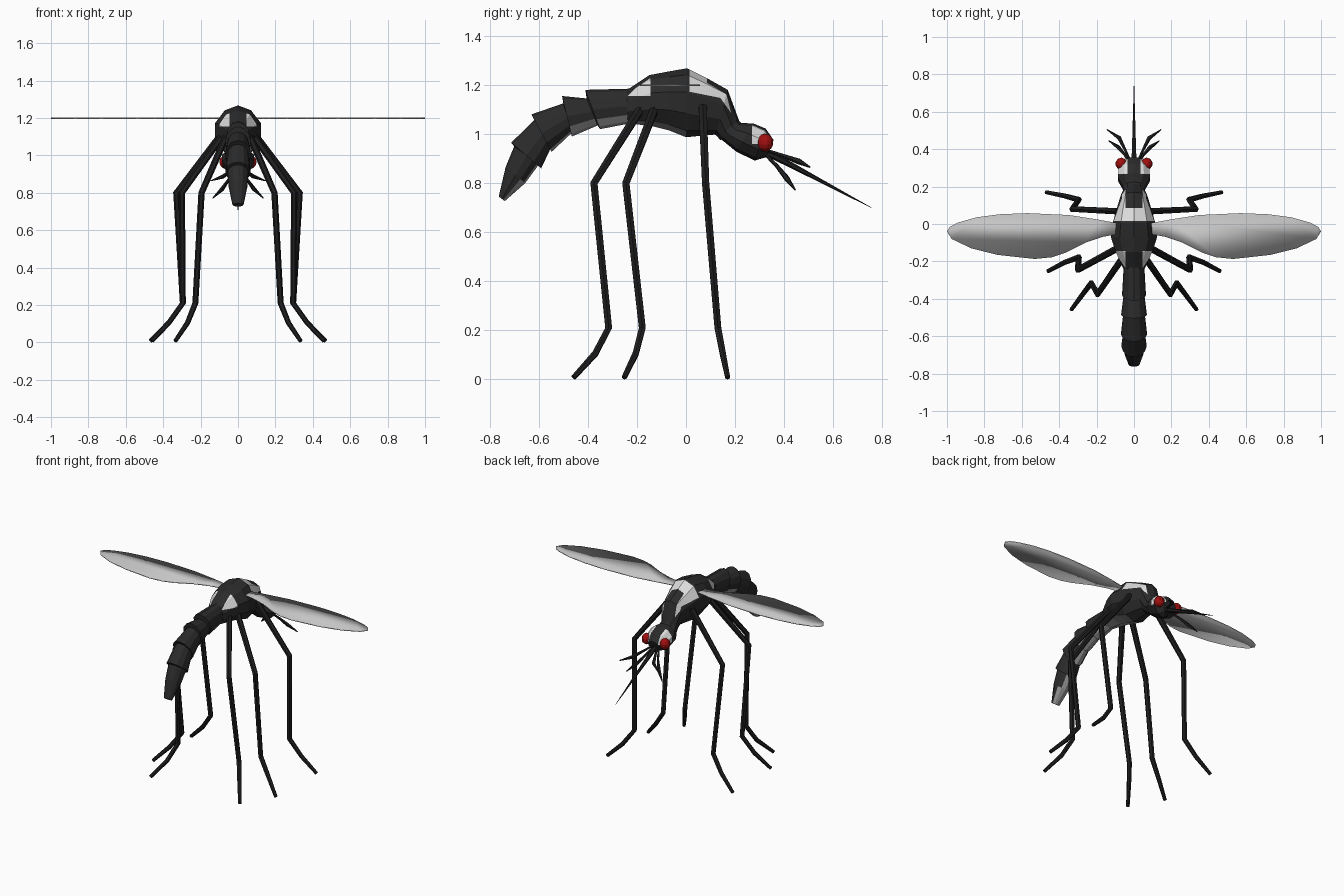
import bpy, bmesh, math
from mathutils import Vector


def material(name, r, g, b):
    m = bpy.data.materials.new(name)
    m.diffuse_color = (r, g, b, 1)
    return m


BLACK = material("body black", 0.024, 0.024, 0.024)
WHITE = material("marking white", 0.72, 0.72, 0.72)
GREY = material("underside grey", 0.33, 0.33, 0.33)
LEG = material("leg black", 0.013, 0.013, 0.013)
WING = material("wing grey", 0.56, 0.56, 0.56)
RED = material("eye red", 0.36, 0.005, 0.005)


def finish(bm, name, mats):
    bmesh.ops.recalc_face_normals(bm, faces=bm.faces[:])
    me = bpy.data.meshes.new(name)
    bm.to_mesh(me)
    bm.free()
    for m in mats:
        me.materials.append(m)
    ob = bpy.data.objects.new(name, me)
    bpy.context.collection.objects.link(ob)
    return ob


def skin(rings):
    """Bridge rings of points into a capped tube."""
    bm = bmesh.new()
    vs = [[bm.verts.new(p) for p in r] for r in rings]
    n = len(vs[0])
    for a, b in zip(vs, vs[1:]):
        for i in range(n):
            j = (i + 1) % n
            bm.faces.new((a[i], a[j], b[j], b[i]))
    bm.faces.new(vs[0])
    bm.faces.new(vs[-1])
    bmesh.ops.recalc_face_normals(bm, faces=bm.faces[:])
    return bm


def body_loft(stations, n):
    """Each station: top y, z, bottom y, z, half width."""
    rings = []
    for ty, tz, by, bz, w in stations:
        top, bot = Vector((0, ty, tz)), Vector((0, by, bz))
        c, up = (top + bot) / 2, (top - bot) / 2
        rings.append([c + up * math.cos(2 * math.pi * i / n)
                      + Vector((w * math.sin(2 * math.pi * i / n), 0, 0)) for i in range(n)])
    return skin(rings)


def tube(name, pts, radii, n, ref, mat):
    pts = [Vector(p) for p in pts]
    rings = []
    for i, p in enumerate(pts):
        d = (pts[min(i + 1, len(pts) - 1)] - pts[max(i - 1, 0)]).normalized()
        s = d.cross(Vector(ref)).normalized()
        t = d.cross(s)
        rings.append([p + radii[i] * (s * math.cos(2 * math.pi * k / n)
                                      + t * math.sin(2 * math.pi * k / n)) for k in range(n)])
    return finish(skin(rings), name, [mat])


def cut(bm, co, no):
    bmesh.ops.bisect_plane(bm, geom=bm.verts[:] + bm.edges[:] + bm.faces[:],
                           plane_co=co, plane_no=no)


# Thorax with cut-in white markings
bm = body_loft([(-0.24, 1.18, -0.24, 1.045, 0.06), (-0.15, 1.24, -0.13, 1.03, 0.105),
                (-0.07, 1.255, -0.07, 1.015, 0.13), (0.005, 1.268, 0.0, 0.987, 0.12),
                (0.09, 1.225, 0.06, 0.993, 0.098), (0.17, 1.18, 0.12, 0.998, 0.075),
                (0.218, 1.05, 0.14, 0.975, 0.055)], 10)
for x in (-0.045, 0.045):
    cut(bm, (x, 0, 0), (1, 0, 0))
for y in (-0.145, 0.015, 0.085):
    cut(bm, (0, y, 0), (0, 1, 0))
cut(bm, (0, 0, 1.155), (0, 0, 1))
cut(bm, (0, 0, 1.175), (0, 0.2, 1))
cut(bm, (0, 0.14, 1.147), (0, 1.4, 1))
bm.normal_update()
for f in bm.faces:
    c = f.calc_center_median()
    collar = c.y > 0.015 and (c.z > 1.175 - 0.2 * c.y or c.z > 1.147 - 1.4 * (c.y - 0.14))
    saddle = abs(c.x) < 0.045 and c.y > 0.085
    rear = c.y < -0.145 and abs(c.x) > 0.045 and c.z > 1.155
    if (collar and not saddle) or rear:
        f.material_index = 1
    elif f.normal.z < -0.75 and c.y < 0:
        f.material_index = 2
finish(bm, "thorax", [BLACK, WHITE, GREY])

# Abdomen: flared overlapping segments with a pale underside
bm = body_loft([(-0.22, 1.185, -0.22, 1.045, 0.055), (-0.41, 1.18, -0.35, 1.02, 0.064),
                (-0.405, 1.145, -0.36, 1.035, 0.056), (-0.505, 1.155, -0.465, 0.99, 0.069),
                (-0.50, 1.125, -0.465, 1.005, 0.058), (-0.63, 1.08, -0.548, 0.927, 0.07),
                (-0.615, 1.06, -0.55, 0.945, 0.058), (-0.712, 0.965, -0.59, 0.86, 0.068),
                (-0.70, 0.95, -0.60, 0.875, 0.056), (-0.735, 0.865, -0.655, 0.80, 0.05),
                (-0.763, 0.745, -0.738, 0.727, 0.03)], 12)
for f in bm.faces:
    n = f.normal
    if n.z < -0.5 and n.y > -0.45:
        f.material_index = 1
finish(bm, "abdomen", [BLACK, GREY])

# Head with white cheek patches
bm = body_loft([(0.20, 1.07, 0.115, 1.0, 0.055), (0.225, 1.045, 0.16, 0.965, 0.062),
                (0.275, 1.043, 0.205, 0.928, 0.09), (0.325, 1.022, 0.28, 0.892, 0.085),
                (0.357, 0.975, 0.325, 0.905, 0.045)], 10)
for x in (-0.035, 0.035):
    cut(bm, (x, 0, 0), (1, 0, 0))
cut(bm, (0, 0.268, 0), (0, 1, 0))
cut(bm, (0, 0, 0.96), (0, 0, 1))
for f in bm.faces:
    c = f.calc_center_median()
    if abs(c.x) > 0.035 and 0.268 < c.y < 0.335 and c.z > 0.96:
        f.material_index = 1
finish(bm, "head", [BLACK, WHITE])

# Proboscis
tube("proboscis", [(0, 0.32, 0.93), (0, 0.42, 0.878), (0, 0.755, 0.70)],
     [0.016, 0.012, 0.001], 6, (1, 0, 0), LEG)

LEGS = {
    "front_leg": [(0.09, 0.068, 1.11), (0.33, 0.08, 0.80), (0.295, 0.13, 0.21),
                  (0.37, 0.15, 0.105), (0.47, 0.17, 0.008)],
    "middle_leg": [(0.08, -0.125, 1.11), (0.30, -0.245, 0.80), (0.295, -0.178, 0.21),
                   (0.37, -0.205, 0.105), (0.46, -0.252, 0.008)],
    "rear_leg": [(0.06, -0.18, 1.11), (0.195, -0.375, 0.80), (0.228, -0.315, 0.21),
                 (0.27, -0.37, 0.105), (0.335, -0.458, 0.008)],
}
FEELERS = {
    "antenna": [(0.015, 0.325, 0.935), (0.05, 0.40, 0.91), (0.08, 0.46, 0.888), (0.145, 0.505, 0.865)],
    "palp": [(0.02, 0.32, 0.92), (0.05, 0.37, 0.87), (0.085, 0.41, 0.82), (0.135, 0.445, 0.772)],
}
WING_OUTLINE = [(0.09, 0.005), (0.20, 0.025), (0.35, 0.048), (0.57, 0.058), (0.72, 0.052),
                (0.84, 0.036), (0.94, 0.008), (0.985, -0.015), (1.0, -0.04), (0.975, -0.08),
                (0.87, -0.13), (0.73, -0.165), (0.53, -0.187), (0.44, -0.178), (0.37, -0.155),
                (0.26, -0.10), (0.165, -0.068), (0.09, -0.055)]

for side, s in (("right", 1), ("left", -1)):
    # Legs
    for name, pts in LEGS.items():
        tube(f"{side}_{name}", [(s * x, y, z) for x, y, z in pts],
             [0.019, 0.017, 0.016, 0.014, 0.011], 6, (0, 1, 0), LEG)
    # Antennae and palps
    for name, pts in FEELERS.items():
        tube(f"{side}_{name}", [(s * x, y, z) for x, y, z in pts],
             [0.006, 0.008, 0.012, 0.003], 5, (0, 0, 1), LEG)
    # Thin flat wing
    bm = skin([[(s * x, y, z) for x, y in WING_OUTLINE] for z in (1.196, 1.202)])
    wing = finish(bm, f"{side}_wing", [WING])
    for p in wing.data.polygons:
        p.use_smooth = True
    # Eye
    bm = bmesh.new()
    bmesh.ops.create_uvsphere(bm, u_segments=10, v_segments=7, radius=1)
    for v in bm.verts:
        v.co = Vector((s * 0.068 + v.co.x * 0.032, 0.322 + v.co.y * 0.034, 0.965 + v.co.z * 0.036))
    finish(bm, f"{side}_eye", [RED])
